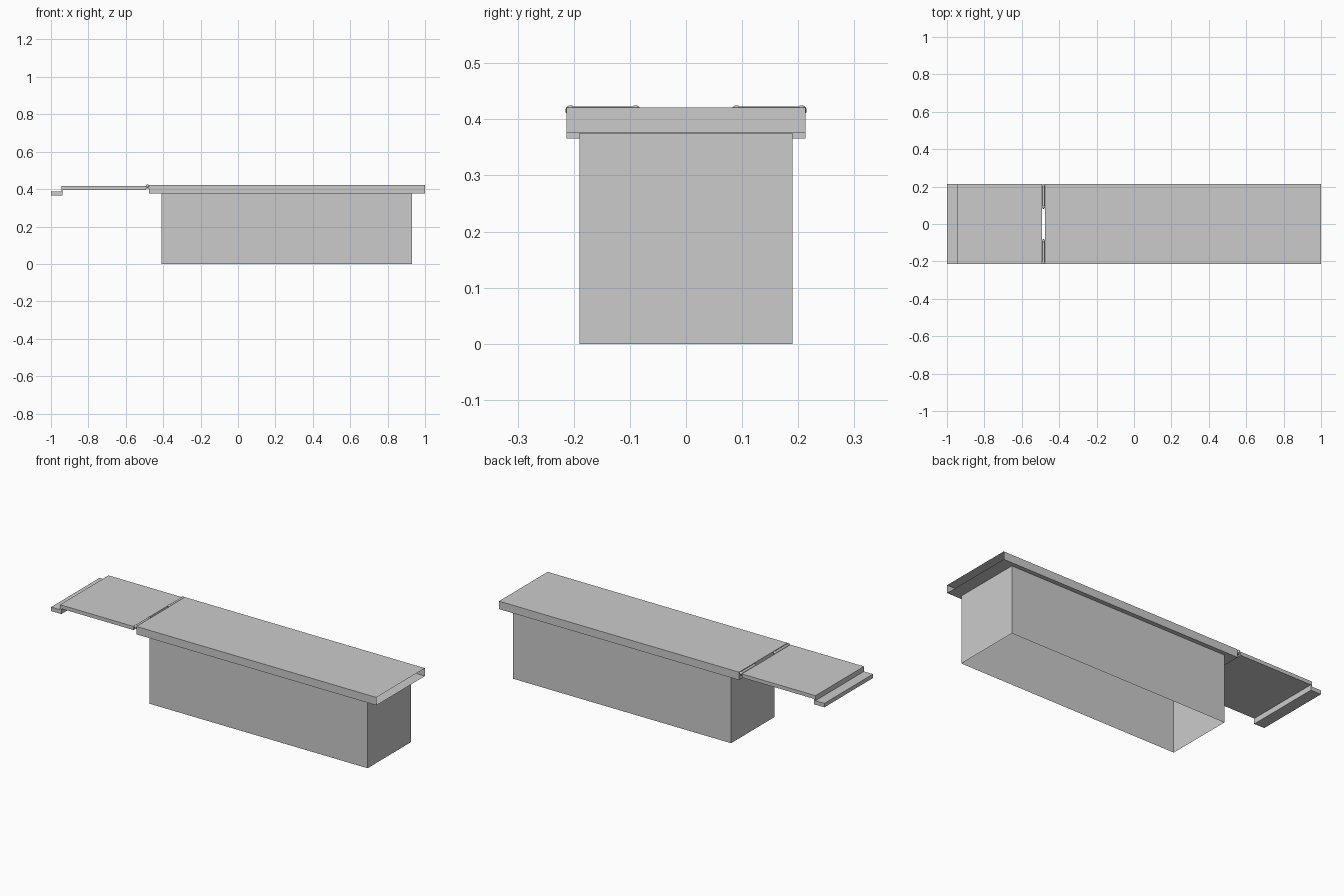
import bpy, bmesh, math
from mathutils import Matrix, Vector

if "Cube" in bpy.data.objects:
    bpy.data.objects.remove(bpy.data.objects["Cube"])


def finish(name, bm):
    mesh = bpy.data.meshes.new(name)
    bm.to_mesh(mesh)
    bm.free()
    ob = bpy.data.objects.new(name, mesh)
    bpy.context.collection.objects.link(ob)
    return ob


def box(name, lo, hi, open_sides=()):
    """Box between two corners; faces pointing along open_sides are removed."""
    lo, hi = Vector(lo), Vector(hi)
    bm = bmesh.new()
    bmesh.ops.create_cube(bm, size=1)
    bmesh.ops.scale(bm, vec=hi - lo, verts=bm.verts)
    bmesh.ops.translate(bm, vec=(lo + hi) / 2, verts=bm.verts)
    bm.normal_update()
    gone = [f for f in bm.faces if any(f.normal.dot(Vector(d)) > 0.9 for d in open_sides)]
    bmesh.ops.delete(bm, geom=gone, context='FACES')
    return finish(name, bm)


# Counter body: thin walls, open underneath
box("counter_body", (-0.41, -0.19, 0), (0.93, 0.19, 0.376), [(0, 0, -1), (0, 0, 1)])

# Hollow worktop with its right end open
box("worktop", (-0.475, -0.213, 0.377), (1.0, 0.213, 0.421), [(1, 0, 0)])

# Lifting flap and the stepped rest at its free end
box("flap", (-0.945, -0.213, 0.396), (-0.493, 0.213, 0.416))
box("flap_rest", (-1.0, -0.213, 0.366), (-0.937, 0.213, 0.388))
box("flap_rest_web", (-0.945, -0.213, 0.388), (-0.937, 0.213, 0.396))

# Two hinges: pin with rounded ends and a leaf bridging the gap
HX, HZ = -0.484, 0.416
for side, label in ((-1, "front"), (1, "back")):
    bm = bmesh.new()
    turn = Matrix.Rotation(math.pi / 2, 4, 'X')
    bmesh.ops.create_cone(bm, cap_ends=True, segments=12, radius1=0.007, radius2=0.007,
                          depth=0.118, matrix=Matrix.Translation((HX, side * 0.148, HZ)) @ turn)
    for y in (0.09, 0.206):
        bmesh.ops.create_uvsphere(bm, u_segments=12, v_segments=8, radius=0.009,
                                  matrix=Matrix.Translation((HX, side * y, HZ)))
    pin = finish(label + "_hinge_pin", bm)
    for p in pin.data.polygons:
        p.use_smooth = len(p.vertices) <= 4
    y0, y1 = sorted((side * 0.088, side * 0.207))
    box(label + "_hinge_leaf", (-0.494, y0, 0.404), (-0.474, y1, 0.412))
